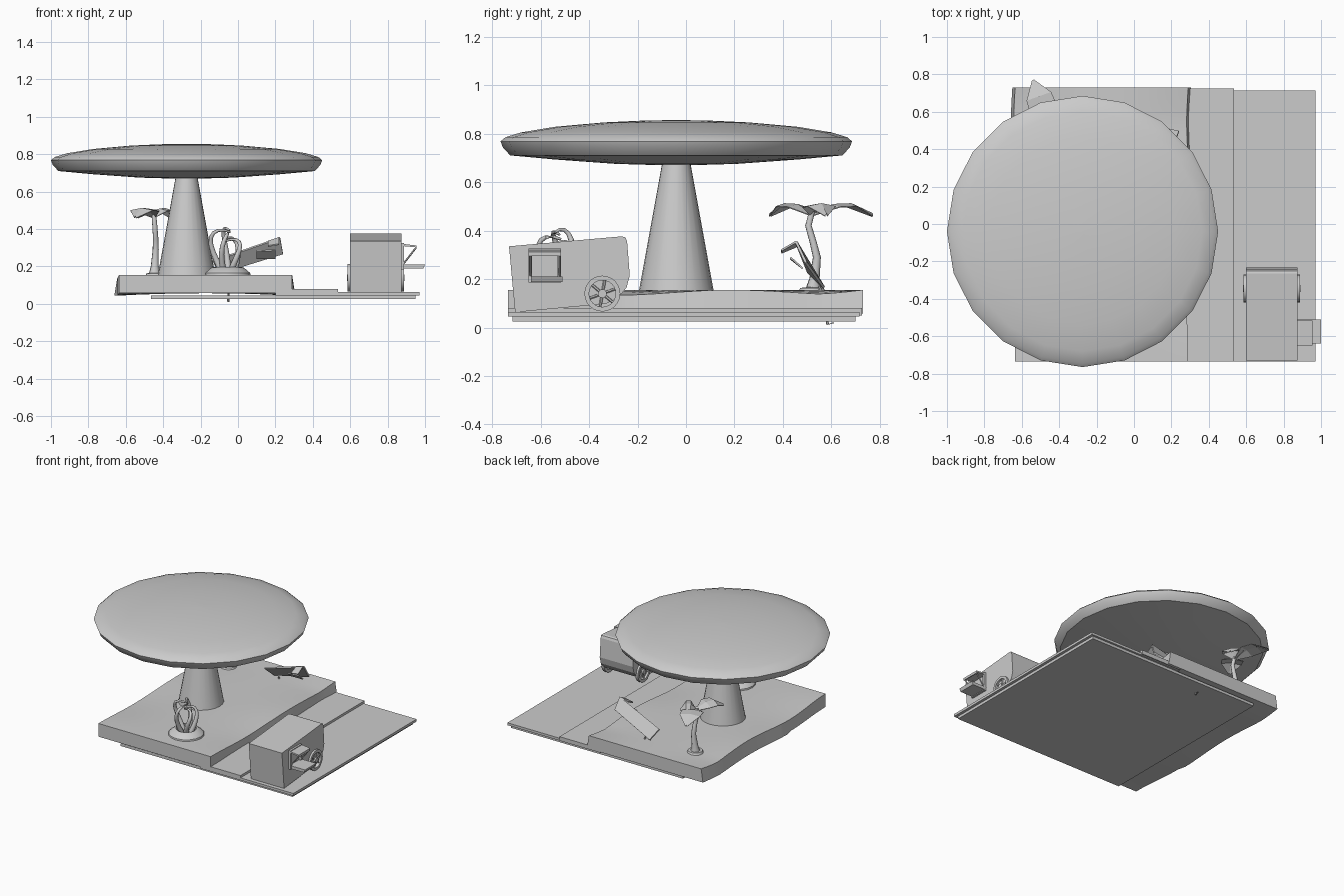
import bpy, bmesh, math
from mathutils import Vector

cube = bpy.data.objects.get("Cube")
if cube:
    bpy.data.objects.remove(cube, do_unlink=True)

grey = bpy.data.materials.new("plain grey")
grey.use_nodes = True
GREY = (0.6, 0.6, 0.6, 1)
grey.diffuse_color = GREY
grey.node_tree.nodes["Principled BSDF"].inputs["Base Color"].default_value = GREY


def finish(name, bm, smooth=None):
    bmesh.ops.recalc_face_normals(bm, faces=bm.faces)
    mesh = bpy.data.meshes.new(name)
    bm.to_mesh(mesh)
    bm.free()
    mesh.materials.append(grey)
    ob = bpy.data.objects.new(name, mesh)
    bpy.context.collection.objects.link(ob)
    if smooth:
        bpy.ops.object.select_all(action='DESELECT')
        ob.select_set(True)
        bpy.context.view_layer.objects.active = ob
        bpy.ops.object.shade_smooth_by_angle(angle=math.radians(smooth))
    return ob


def box(name, x0, x1, y0, y1, z0, z1):
    bm = bmesh.new()
    bmesh.ops.create_cube(bm, size=1)
    for v in bm.verts:
        v.co = ((x0 + x1) / 2 + v.co.x * (x1 - x0), (y0 + y1) / 2 + v.co.y * (y1 - y0),
                (z0 + z1) / 2 + v.co.z * (z1 - z0))
    return finish(name, bm)


def lathe(name, x, y, profile, sides, smooth=35):
    """Revolve (radius, z) points around a vertical axis."""
    bm = bmesh.new()
    rings = []
    for r, z in profile:
        ring = []
        for i in range(sides):
            a = math.tau * i / sides
            ring.append(bm.verts.new((x + r * math.cos(a), y + r * math.sin(a), z)))
        rings.append(ring)
    for a, b in zip(rings, rings[1:]):
        for i in range(sides):
            j = (i + 1) % sides
            bm.faces.new((a[i], a[j], b[j], b[i]))
    bm.faces.new(rings[0])
    bm.faces.new(rings[-1])
    return finish(name, bm, smooth)


def prism(name, outline, offset):
    """Extrude a 3D outline by an offset vector."""
    bm = bmesh.new()
    face = bm.faces.new([bm.verts.new(p) for p in outline])
    new = bmesh.ops.extrude_face_region(bm, geom=[face])["geom"]
    for v in new:
        if isinstance(v, bmesh.types.BMVert):
            v.co += Vector(offset)
    return finish(name, bm)


def tube(name, points, radii, sides=8):
    """Tapered tube along a path."""
    bm = bmesh.new()
    pts = [Vector(p) for p in points]
    rings = []
    for i, p in enumerate(pts):
        d = (pts[min(i + 1, len(pts) - 1)] - pts[max(i - 1, 0)]).normalized()
        side = d.cross(Vector((0.3, 1, 0.1))).normalized()
        up = d.cross(side)
        rings.append([bm.verts.new(p + radii[i] * (side * math.cos(math.tau * k / sides)
                                                   + up * math.sin(math.tau * k / sides)))
                      for k in range(sides)])
    for a, b in zip(rings, rings[1:]):
        for k in range(sides):
            j = (k + 1) % sides
            bm.faces.new((a[k], a[j], b[j], b[k]))
    bm.faces.new(rings[0])
    bm.faces.new(rings[-1])
    return finish(name, bm, 50)


# Stacked base plates
box("base_plate", -0.465, 0.95, -0.715, 0.70, 0.025, 0.045)
box("water_plate", 0.2, 0.97, -0.735, 0.715, 0.045, 0.063)
box("shore_step", 0.2, 0.535, -0.735, 0.725, 0.05, 0.08)

# Sand slab with gently wavy long edges
bm = bmesh.new()
bmesh.ops.create_grid(bm, x_segments=8, y_segments=24, size=0.5)
top = bm.faces[:]
res = bmesh.ops.extrude_face_region(bm, geom=top)["geom"]
raised = {v for v in res if isinstance(v, bmesh.types.BMVert)}
for v in bm.verts:
    t, e = v.co.y + 0.5, abs(v.co.x) * 2
    wave = -0.011 * (1 - math.cos(math.tau * 1.5 * t * (1.15 - 0.15 * t))) * e ** 2
    fade = min(1, (1 - t) * 8)
    low = v not in raised
    x = -0.173 + v.co.x * (0.925 + (0.03 if low and t > 0.3 else 0))
    v.co = (x + 0.5 * wave * fade, -0.735 + 1.465 * t,
            (0.057 if low else 0.155) + wave * fade * (0.6 if low else 1))
finish("sand_slab", bm, 40)

# Big parasol on a tapered post
CX, CY = -0.275, -0.04
lathe("parasol_post", CX, CY, [(0.158, 0.13), (0.058, 0.68)], 24)
lathe("parasol_top", CX, CY,
      [(0.01, 0.668), (0.25, 0.675), (0.5, 0.693), (0.685, 0.71), (0.715, 0.742), (0.725, 0.768),
       (0.705, 0.785), (0.64, 0.805), (0.5, 0.828), (0.3, 0.846), (0.15, 0.853), (0.01, 0.856)], 20, 25)

# Fountain: mound with curling arms
FX, FY = -0.055, -0.53
lathe("fountain_mound", FX, FY, [(0.125, 0.14), (0.12, 0.165), (0.085, 0.195), (0.07, 0.197),
                                 (0.06, 0.18), (0.01, 0.18)], 16)
for k, (ang, h, out) in enumerate([(20, 0.18, 0.06), (85, 0.23, 0.05), (160, 0.22, 0.08),
                                   (230, 0.2, 0.07), (300, 0.17, 0.07)]):
    a = math.radians(ang)
    path = []
    for i in range(9):
        s = i / 8
        r = 0.035 + out * math.sin(math.pi * s) - 0.05 * s
        twist = a + 0.9 * s
        path.append((FX + r * math.cos(twist), FY + r * math.sin(twist),
                     0.175 + h * math.sin(s * 1.9)))
    tube(f"fountain_arm_{k + 1}", path, [0.018 - 0.0016 * i for i in range(9)])

# Palm: mound, bent trunk and drooping folded leaves
lathe("palm_mound", -0.44, 0.52, [(0.06, 0.14), (0.05, 0.163), (0.01, 0.168)], 14)
tube("palm_trunk", [(-0.445, 0.525, 0.15), (-0.445, 0.53, 0.2), (-0.44, 0.54, 0.29),
                    (-0.44, 0.525, 0.35), (-0.445, 0.505, 0.42), (-0.45, 0.52, 0.48)],
     [0.036, 0.022, 0.017, 0.015, 0.014, 0.013])
for k, (dx, dy) in enumerate([(-0.09, 0.25), (-0.1, -0.175), (0.09, 0.06)]):
    bm = bmesh.new()
    d = Vector((dx, dy, 0))
    n = Vector((-dy, dx, 0)).normalized()
    rows = []
    for s, w, z in [(0, 0.01, 0.475), (0.35, 0.075, 0.51), (0.65, 0.07, 0.513), (1, 0.006, 0.472)]:
        c = Vector((-0.45, 0.52, z)) + d * s
        drop = Vector((0, 0, -0.012))
        rows.append([bm.verts.new(p) for p in (c - n * w + drop, c, c + n * w + drop)])
    for a, b in zip(rows, rows[1:]):
        for i in (0, 1):
            bm.faces.new((a[i], a[i + 1], b[i + 1], b[i]))
    leaf = finish(f"palm_leaf_{k + 1}", bm)
    leaf.modifiers.new("thickness", 'SOLIDIFY').thickness = 0.004

# Tilted sun lounger with cross flaps and a ground spike
prism("lounger_bed", [(0.225, 0.45, 0.35), (0.24, 0.49, 0.265), (-0.1, 0.565, 0.16), (-0.135, 0.50, 0.225)],
      (0.0, 0.008, 0.008))
prism("lounger_head_flap", [(0.22, 0.455, 0.35), (0.16, 0.455, 0.33), (0.16, 0.395, 0.305), (0.22, 0.395, 0.315)],
      (0, -0.003, 0.007))
prism("lounger_side_flap", [(0.2, 0.48, 0.24), (0.1, 0.48, 0.24), (0.1, 0.43, 0.28), (0.2, 0.43, 0.285)],
      (0, 0.003, 0.007))
tube("lounger_spike", [(-0.05, 0.55, 0.17), (-0.052, 0.585, 0.012), (-0.052, 0.61, 0.02)],
     [0.006, 0.006, 0.004], 6)

# Kiosk cart body, tipped slightly forward
side = [(-0.705, 0.063), (-0.73, 0.335), (-0.265, 0.376), (-0.25, 0.372), (-0.243, 0.355),
        (-0.232, 0.215), (-0.245, 0.165), (-0.28, 0.122), (-0.33, 0.098)]
prism("cart_body", [(0.6, y, z) for y, z in side], (0.273, 0, 0))

# Spoked wheels on both sides
for label, x in (("right", 0.597), ("left", 0.876)):
    WY, WZ = -0.345, 0.14
    bm = bmesh.new()
    rings = []
    for i in range(24):
        a = math.tau * i / 24
        rings.append([bm.verts.new((x + dx, WY + r * math.cos(a), WZ + r * math.sin(a)))
                      for dx, r in ((-0.012, 0.055), (-0.012, 0.074), (0.012, 0.074), (0.012, 0.055))])
    for i in range(24):
        a, b = rings[i], rings[(i + 1) % 24]
        for k in range(4):
            j = (k + 1) % 4
            bm.faces.new((a[k], a[j], b[j], b[k]))
    finish(f"cart_{label}_wheel_rim", bm, 35)
    for k in range(3):
        a = math.radians(20 + 60 * k)
        dy, dz = 0.06 * math.cos(a), 0.06 * math.sin(a)
        tube(f"cart_{label}_spoke_{k + 1}", [(x, WY - dy, WZ - dz), (x, WY + dy, WZ + dz)], [0.006, 0.006], 6)
    tube(f"cart_{label}_hub", [(x - 0.015, WY, WZ), (x + 0.015, WY, WZ)], [0.018, 0.018], 12)

# Serving window: frame, counter, awning and struts
W0, W1 = -0.65, -0.515
box("window_sill", 0.87, 0.888, W0, W1, 0.185, 0.2)
box("window_head", 0.87, 0.888, W0, W1, 0.31, 0.325)
for n, y in (("front", W0), ("back", W1 - 0.015)):
    box(f"window_{n}_jamb", 0.87, 0.888, y, y + 0.015, 0.185, 0.325)
    tube(f"awning_{n}_strut", [(0.885, y + 0.008, 0.215), (0.95, y + 0.008, 0.298)], [0.005, 0.005], 6)
prism("window_counter", [(0.87, W0 + 0.01, 0.21), (1.0, W0 + 0.01, 0.21), (0.99, W0 + 0.01, 0.188),
                         (0.89, W0 + 0.01, 0.188)], (0, 0.13, 0))
prism("window_awning", [(0.87, W0, 0.322), (0.955, W0, 0.312), (0.955, W0, 0.294), (0.948, W0, 0.294),
                        (0.945, W0, 0.303), (0.87, W0, 0.31)], (0, W1 - W0, 0))
